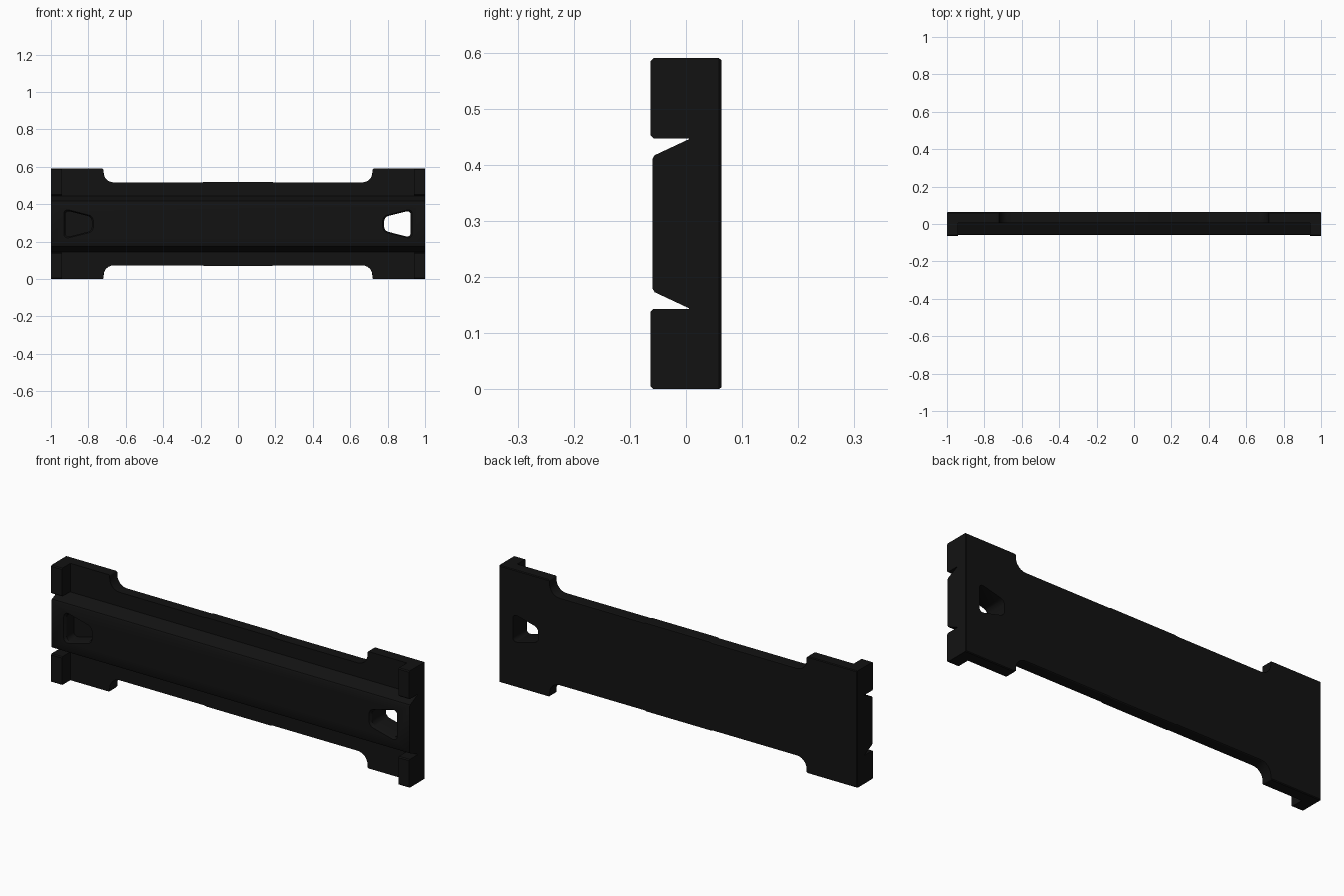
import bpy, bmesh, math
from mathutils import Vector

if "Cube" in bpy.data.objects:
    bpy.data.objects.remove(bpy.data.objects["Cube"])

mat = bpy.data.materials.new("black")
mat.diffuse_color = (0.006, 0.006, 0.006, 1)
mat.use_nodes = True
mat.node_tree.nodes["Principled BSDF"].inputs["Base Color"].default_value = mat.diffuse_color


def rounded(corners, steps=6):
    """Polygon from (x, z, radius) corners, each rounded by an arc-like curve."""
    pts, n = [], len(corners)
    for i, (x, z, r) in enumerate(corners):
        p = Vector((x, z))
        if r == 0:
            pts.append(p)
            continue
        a = p + (Vector(corners[i - 1][:2]) - p).normalized() * r
        b = p + (Vector(corners[(i + 1) % n][:2]) - p).normalized() * r
        for k in range(steps + 1):
            t = k / steps
            w = 1.17  # rational weight between parabola and circle
            q = (1 - t) ** 2, 2 * t * (1 - t) * w * 0.6, t * t
            pts.append((a * q[0] + p * q[1] + b * q[2]) / sum(q))
    return pts


def loft(name, rings):
    """Closed solid through rings of matching points."""
    bm = bmesh.new()
    vs = [[bm.verts.new(p) for p in ring] for ring in rings]
    n = len(vs[0])
    for a, b in zip(vs, vs[1:]):
        for i in range(n):
            bm.faces.new((a[i], a[(i + 1) % n], b[(i + 1) % n], b[i]))
    bm.faces.new(vs[0])
    bm.faces.new(vs[-1])
    bmesh.ops.recalc_face_normals(bm, faces=bm.faces)
    me = bpy.data.meshes.new(name)
    bm.to_mesh(me)
    bm.free()
    ob = bpy.data.objects.new(name, me)
    me.materials.append(mat)
    bpy.context.collection.objects.link(ob)
    return ob


def extrude_x(name, yz, x0, x1):
    return loft(name, [[(x, y, z) for y, z in yz] for x in (x0, x1)])


def combine(target, other, op):
    mod = target.modifiers.new(op, 'BOOLEAN')
    mod.object, mod.operation, mod.solver = other, op, 'EXACT'
    bpy.context.view_layer.objects.active = target
    bpy.ops.object.modifier_apply(modifier=mod.name)
    bpy.data.objects.remove(other)


H = 0.59

# back plate with long notches in the top and bottom edges
quarter = [(-1, H, 0), (-0.72, H, 0.006), (-0.72, 0.517, 0.055), (-0.19, 0.517, 0), (-0.18, 0.52, 0)]
top = quarter + [(-x, z, r) for x, z, r in reversed(quarter)]
outline = rounded(top + [(x, H - z, r) for x, z, r in reversed(top)])
inset = [Vector((p.x * 0.997, H / 2 + (p.y - H / 2) * 0.988)) for p in outline]
body = loft("end_panel", [[(p.x, 0.005, p.y) for p in outline],
                          [(p.x, 0.059, p.y) for p in outline],
                          [(p.x, 0.063, p.y) for p in inset]])

# raised full-length beam with sloping sides
half = [(0.03, 0.1445), (0.005, 0.1445), (-0.056, 0.173), (-0.06, 0.18)]
beam = extrude_x("beam", half + [(y, H - z) for y, z in reversed(half)], -1, 1)
combine(body, beam, 'UNION')

# four corner blocks
for x0, x1 in ((-1, -0.94), (0.94, 1)):
    for z0, z1 in ((0, 0.143), (0.447, H)):
        c = 0.005
        block = extrude_x("corner_block", [(0.03, z0), (-0.063 + c, z0), (-0.063, z0 + c),
                                           (-0.063, z1 - c), (-0.063 + c, z1), (0.03, z1)], x0, x1)
        combine(body, block, 'UNION')

# blind pocket on the left, through hole on the right
for side, depth in ((-1, 0.01), (1, 0.1)):
    shape = rounded([(0.77, 0.252, 0.025), (0.935, 0.21, 0.03),
                     (0.935, 0.38, 0.03), (0.77, 0.338, 0.025)])
    rings = []
    for y, s in ((-0.07, 1.04), (-0.048, 0.86), (depth, 0.86)):
        rings.append([(side * (0.853 + (p.x - 0.853) * s), y, 0.295 + (p.y - 0.295) * s) for p in shape])
    combine(body, loft("hole_cutter", rings), 'DIFFERENCE')

bpy.ops.object.select_all(action='DESELECT')
body.select_set(True)
bpy.context.view_layer.objects.active = body
bpy.ops.object.shade_smooth_by_angle(angle=math.radians(30))
